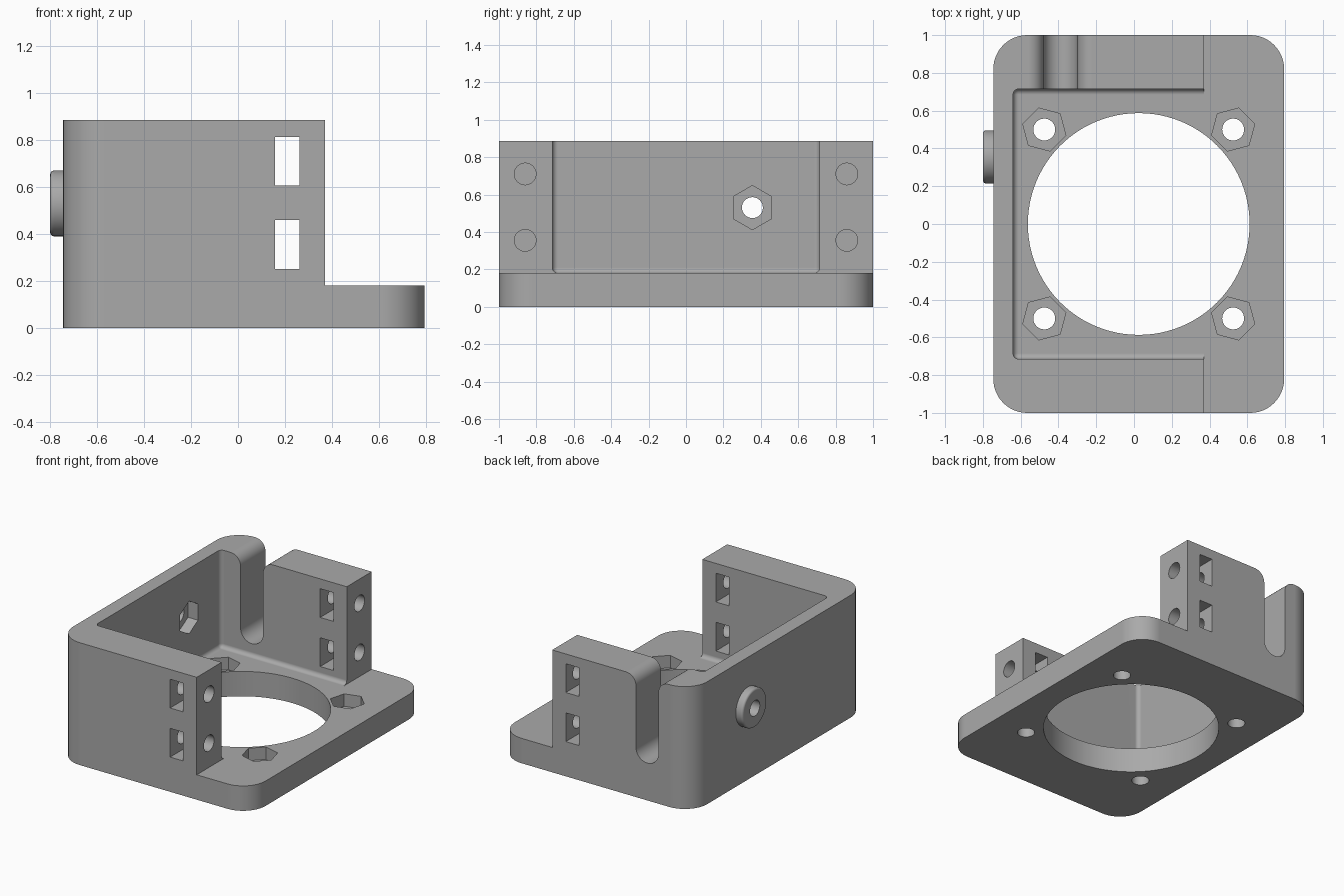
import bpy, bmesh
from math import sin, cos, radians
from mathutils import Vector

old = bpy.data.objects.get("Cube")
if old:
    bpy.data.objects.remove(old, do_unlink=True)

grey = bpy.data.materials.new("mid grey plastic")
grey.use_nodes = True
grey.diffuse_color = (0.4, 0.4, 0.4, 1)
grey.node_tree.nodes["Principled BSDF"].inputs["Base Color"].default_value = (0.4, 0.4, 0.4, 1)

TOP, FLOOR, WALL_END = 0.885, 0.18, 0.37
MID_X = 0.025


def arc(u, v, r, start, end, steps):
    """Points along an arc, angles in degrees."""
    angles = [radians(start + (end - start) * i / steps) for i in range(steps + 1)]
    return [(u + r * cos(a), v + r * sin(a)) for a in angles]


def ring(u, v, r, sides=48, turn=0):
    return arc(u, v, r, turn, turn + 360, sides)[:-1]


def rect(u0, u1, v0, v1):
    return [(u0, v0), (u1, v0), (u1, v1), (u0, v1)]


def prism(name, outline, axis, lo, hi, round_edges=None, radius=0, segments=6):
    """Extrude an outline along an axis, rounding the edges the rule picks."""
    place = {"x": lambda u, v, d: (d, u, v),
             "y": lambda u, v, d: (u, d, v),
             "z": lambda u, v, d: (u, v, d)}[axis]
    bm = bmesh.new()
    a = [bm.verts.new(place(u, v, lo)) for u, v in outline]
    b = [bm.verts.new(place(u, v, hi)) for u, v in outline]
    bm.faces.new(a)
    bm.faces.new(b)
    for i in range(len(a)):
        j = (i + 1) % len(a)
        bm.faces.new((a[i], a[j], b[j], b[i]))
    bmesh.ops.recalc_face_normals(bm, faces=bm.faces)
    if round_edges:
        picked = [e for e in bm.edges if round_edges(e.verts[0].co, e.verts[1].co)]
        bmesh.ops.bevel(bm, geom=picked, offset=radius, segments=segments,
                        affect="EDGES", profile=0.5)
    mesh = bpy.data.meshes.new(name)
    bm.to_mesh(mesh)
    bm.free()
    mesh.materials.append(grey)
    obj = bpy.data.objects.new(name, mesh)
    bpy.context.collection.objects.link(obj)
    return obj


def combine(target, tool, operation="DIFFERENCE"):
    """Apply a boolean and discard the tool."""
    tool.hide_render = True
    mod = target.modifiers.new(tool.name, "BOOLEAN")
    mod.operation, mod.solver, mod.object = operation, "EXACT", tool
    bpy.context.view_layer.objects.active = target
    bpy.ops.object.modifier_apply(modifier=mod.name)
    bpy.data.objects.remove(tool, do_unlink=True)


def upright(p, q):
    return abs(p.z - q.z) > 0.1


# Solid block with rounded upright corners
bracket = prism("motor_bracket", rect(-0.745, 0.795, -1, 1), "z", 0, TOP, upright, 0.18, 12)

# Open the front end and hollow the inside, with small fillets
combine(bracket, prism("end_cut", rect(WALL_END, 2, -2, 2), "z", FLOOR, 2))
combine(bracket, prism("cavity", rect(-0.64, 1.5, -0.715, 0.715), "z", FLOOR, 2,
                       lambda p, q: max(p.x, q.x) < 0 and upright(p, q)
                       or max(p.z, q.z) < 0.5 and min(p.x, q.x) < 0, 0.03, 5))

# Round boss on the closed wall
combine(bracket, prism("boss", ring(0.355, 0.53, 0.14), "x", -0.8, -0.7,
                       lambda p, q: max(p.x, q.x) < -0.75, 0.016, 4), "UNION")
combine(bracket, prism("boss_hole", ring(0.355, 0.53, 0.056, 32), "x", -1, -0.5))
combine(bracket, prism("boss_nut", ring(0.355, 0.53, 0.118, 6, 30), "x", -0.72, -0.5))

# Central opening
combine(bracket, prism("opening", ring(MID_X, 0, 0.587, 96), "z", -0.5, 0.5))

# Mounting holes with hexagonal nut pockets
for sx, sy in ((1, 1), (-1, 1), (-1, -1), (1, -1)):
    x, y = MID_X + 0.5 * sx, 0.5 * sy
    combine(bracket, prism("mount_hole", ring(x, y, 0.058, 32), "z", -0.5, 0.5))
    combine(bracket, prism("mount_nut", ring(x, y, 0.118, 6, -45 * sx * sy), "z", 0.09, 0.5))

# Nut windows through both side walls, with screw holes from the wall ends
for z in (0.355, 0.71):
    combine(bracket, prism("nut_window", rect(0.157, 0.262, z - 0.104, z + 0.104), "y", -2, 2))
    for side in (-1, 1):
        combine(bracket, prism("screw_hole", ring(0.86 * side, z, 0.058, 32), "x", 0.05, 1))

# Cable slot with rounded foot and lips
slot = (arc(-0.56, TOP - 0.08, 0.08, 90, 0, 8) + arc(-0.39, 0.36, 0.09, 180, 360, 20)
        + arc(-0.22, TOP - 0.08, 0.08, 180, 90, 8) + [(-0.22, 1.2), (-0.56, 1.2)])
combine(bracket, prism("cable_slot", slot, "y", 0.5, 1.5))

# Smooth curves, crisp edges
bpy.ops.object.select_all(action="DESELECT")
bracket.select_set(True)
bpy.context.view_layer.objects.active = bracket
bpy.ops.object.shade_smooth_by_angle(angle=radians(25))
normals = bracket.modifiers.new("even_normals", "WEIGHTED_NORMAL")
normals.keep_sharp = True
